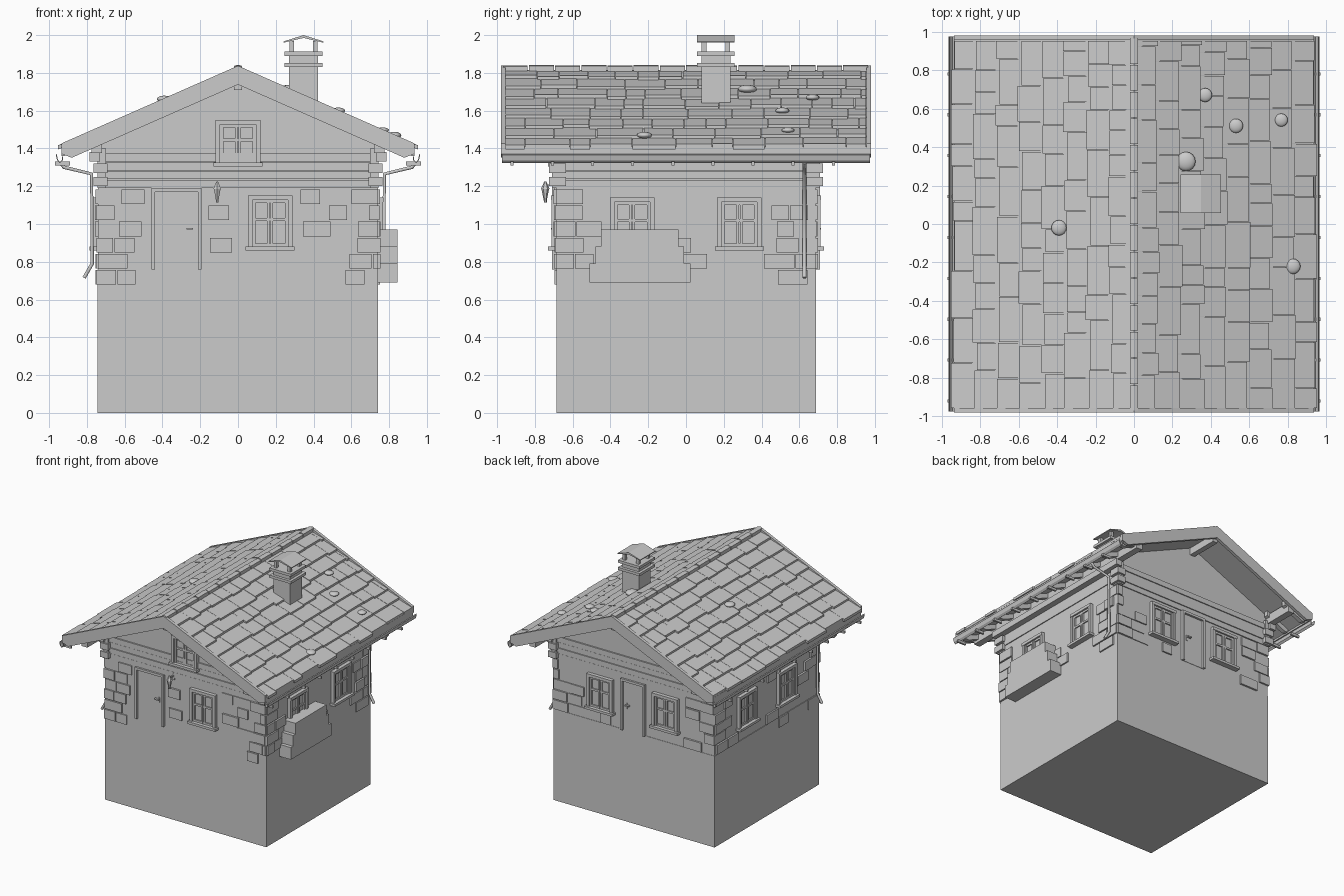
import bpy, bmesh, math, random
from mathutils import Matrix

random.seed(4)
if "Cube" in bpy.data.objects:
    bpy.data.objects.remove(bpy.data.objects["Cube"], do_unlink=True)

GREY = (0.6, 0.6, 0.6, 1)
mat = bpy.data.materials.new("plain_grey")
mat.use_nodes = True
mat.diffuse_color = GREY
mat.node_tree.nodes["Principled BSDF"].inputs["Base Color"].default_value = GREY

HX, HY, SLOPE = 0.74, 0.685, 0.44


def roof_z(x):
    return 1.838 - SLOPE * abs(x)


def finish(name, bm):
    bmesh.ops.recalc_face_normals(bm, faces=bm.faces)
    me = bpy.data.meshes.new(name)
    bm.to_mesh(me)
    bm.free()
    me.materials.append(mat)
    ob = bpy.data.objects.new(name, me)
    bpy.context.collection.objects.link(ob)
    return ob


def prism(bm, profile, a, b, axis="y"):
    """Extrude a profile along y (points are x, z) or x (points are y, z)."""
    def point(p, t):
        return (p[0], t, p[1]) if axis == "y" else (t, p[0], p[1])
    lo = [bm.verts.new(point(p, a)) for p in profile]
    hi = [bm.verts.new(point(p, b)) for p in profile]
    bm.faces.new(lo)
    bm.faces.new(hi[::-1])
    n = len(profile)
    for i in range(n):
        j = (i + 1) % n
        bm.faces.new((lo[i], lo[j], hi[j], hi[i]))


def box(bm, x0, x1, y0, y1, z0, z1):
    prism(bm, [(x0, z0), (x1, z0), (x1, z1), (x0, z1)], y0, y1)


def plate(bm, face, u0, u1, z0, z1, d0, d1):
    """Box on a wall: u runs along the wall, d is the distance out of it."""
    if face in ("front", "back"):
        s = -1 if face == "front" else 1
        box(bm, u0, u1, s * (HY + d0), s * (HY + d1), z0, z1)
    else:
        s = 1 if face == "east" else -1
        box(bm, s * (HX + d0), s * (HX + d1), u0, u1, z0, z1)


# Foundation block and house walls
bm = bmesh.new()
box(bm, -0.745, HX, -HY, HY + 0.003, 0, 0.76)
finish("foundation", bm)

bm = bmesh.new()
side = 0.73
wall = [(-side, 0.76), (side, 0.76), (side, roof_z(side) - 0.06),
        (0, roof_z(0) - 0.06), (-side, roof_z(side) - 0.06)]
prism(bm, wall, -HY, HY)
finish("house_walls", bm)

bm = bmesh.new()
for face in ("east", "west"):
    plate(bm, face, -HY, HY, 0.76, 1.19, -0.02, 0)
finish("stone_side_walls", bm)

# Timber boards above the masonry
bm = bmesh.new()
for face, half in (("front", 0.73), ("back", 0.73), ("east", HY), ("west", HY)):
    base = 0 if half == 0.73 else -0.01
    for i, z in enumerate((1.19, 1.237, 1.284, 1.331)):
        plate(bm, face, -half, half, z, z + 0.044, base, base + 0.008 + 0.004 * (i % 2))
finish("timber_boards", bm)

bm = bmesh.new()
for s in (-1, 1):
    for e in (-1, 1):
        box(bm, s * 0.70, s * 0.745, e * (HY - 0.04), e * (HY + 0.025), 1.19, 1.4)
        for z in (1.20, 1.27):
            box(bm, s * 0.69, s * 0.765, e * (HY - 0.05), e * (HY + 0.04), z, z + 0.05)
finish("corner_log_ends", bm)

# Openings: centre, half width, bottom, top
windows = {"front": [(0.17, 0.88, 1.15), (0, 1.325, 1.55)],
           "back": [(0.3, 0.88, 1.15), (-0.3, 0.88, 1.15)],
           "east": [(-0.285, 0.88, 1.14), (0.283, 0.88, 1.14)],
           "west": [(0.27, 0.88, 1.14), (-0.25, 0.88, 1.14)]}
doors = {"front": -0.325, "back": 0}
W = 0.118
for face, spots in windows.items():
    bm = bmesh.new()
    for c, z0, z1 in spots:
        plate(bm, face, c - W, c + W, z0, z1, 0, 0.006)
        for s in (-1, 1):
            plate(bm, face, c + s * (W - 0.024), c + s * W, z0, z1, 0, 0.028)
            plate(bm, face, c + s * (W - 0.04), c + s * (W - 0.024), z0, z1 - 0.024, 0, 0.018)
            plate(bm, face, c + s * 0.003, c + s * 0.016, z0, z1 - 0.024, 0, 0.018)
        plate(bm, face, c - W, c + W, z1 - 0.024, z1, 0, 0.03)
        for z in (z0, (z0 + z1) / 2, z1 - 0.04):
            plate(bm, face, c - W + 0.024, c + W - 0.024, z, z + 0.016, 0, 0.016)
        plate(bm, face, c - W - 0.012, c + W + 0.012, z0 - 0.02, z0, 0, 0.045)
    finish(face + "_windows", bm)

for face, c in doors.items():
    w = 0.132 if face == "front" else 0.11
    bm = bmesh.new()
    plate(bm, face, c - w, c + w, 0.76, 1.19, 0, 0.006)
    for s in (-1, 1):
        plate(bm, face, c + s * (w - 0.018), c + s * w, 0.76, 1.19, 0, 0.024)
    plate(bm, face, c - w, c + w, 1.17, 1.19, 0, 0.024)
    k = c + w - 0.05
    plate(bm, face, k - 0.006, k + 0.006, 0.945, 0.99, 0, 0.012)
    plate(bm, face, k - 0.03, k + 0.006, 0.97, 0.98, 0.012, 0.03)
    finish(face + "_door", bm)

# Irregular stones in the masonry, denser towards the corners
for face in ("front", "back", "east", "west"):
    bm = bmesh.new()
    half = HX if face in ("front", "back") else HY
    holes = [(c, W + 0.015, z0 - 0.02, z1) for c, z0, z1 in windows[face]]
    if face in doors:
        holes.append((doors[face], 0.135, 0.68, 1.2))
    for row in range(-1, 5):
        u, z = -half - 0.008 * (row % 2), 0.765 + row * 0.085
        while u < half:
            end = min(u + random.uniform(0.09, 0.17), half + 0.006)
            chance = 0.85 if abs(u + end) / 2 > half - 0.15 else 0.5
            if row < 0:
                chance -= 0.4
            clear = all(end < c - w or u > c + w or z + 0.075 < a or z > b
                        for c, w, a, b in holes)
            if clear and end - u > 0.03 and random.random() < chance:
                plate(bm, face, u, end - 0.006, z, z + 0.077, -0.01, random.uniform(0.006, 0.016))
            u = end
    finish(face + "_wall_stones", bm)

# Stepped stack against the side wall
bm = bmesh.new()
for y0, y1, z0, z1 in ((-0.51, 0.025, 0.69, 0.79), (-0.48, -0.01, 0.79, 0.88),
                       (-0.45, -0.04, 0.88, 0.97)):
    box(bm, HX - 0.01, 0.845, y0, y1, z0, z1)
finish("side_stack", bm)

# Roof deck with a hollow underside
bm = bmesh.new()
for s in (-1, 1):
    ends = [(0, 0.024), (0.935, 0.024), (0.935, 0.06), (0, 0.06)]
    prism(bm, [(s * x, roof_z(x) - d) for x, d in ends], -0.965, 0.965)
finish("roof_deck", bm)

bm = bmesh.new()
for s in (-1, 1):
    edge = [(0, 0), (0.935, 0), (0.935, 0.055), (0.88, 0.1), (0, 0.1)]
    for e in (-1, 1):
        prism(bm, [(s * x, roof_z(x) - d) for x, d in edge], e * 0.955, e * 0.98)
    box(bm, s * 0.915, s * 0.935, -0.96, 0.96, 1.36, roof_z(0.935) - 0.02)
finish("barge_and_fascia_boards", bm)

# Overlapping roof tiles with uneven lower edges
bm = bmesh.new()
for s in (-1, 1):
    for row in range(8):
        y = -0.955
        while y < 0.95:
            end = min(y + random.uniform(0.1, 0.26), 0.955)
            low = min(0.118 * (row + 1) + random.uniform(-0.012, 0.016), 0.952)
            up = max(0.118 * row - 0.03, 0.01)
            tile = [(up, 0.022), (low, 0.002), (low, 0.024), (up, 0.034)]
            prism(bm, [(s * x, roof_z(x) - d) for x, d in tile], y, end - 0.003)
            y = end
finish("roof_tiles", bm)

bm = bmesh.new()
for i in range(14):
    y = -0.97 + i * 0.1386
    d = 0.003 * (i % 2)
    prism(bm, [(-0.022, 1.80), (0.022, 1.80), (0.022, 1.834 + d), (0, 1.84 + d), (-0.022, 1.834 + d)],
          y, y + 0.132)
finish("ridge_tiles", bm)

# Purlins and rafters
bm = bmesh.new()
box(bm, -0.022, 0.022, -0.955, 0.955, 1.71, 1.77)
for s in (-1, 1):
    box(bm, s * 0.72, s * 0.775, -0.955, 0.955, 1.375, 1.45)
    box(bm, s * 0.73, s * 0.785, -0.73, 0.73, 1.33, 1.38)
    for i in range(10):
        y = -0.92 + i * 0.2044
        rafter = [(0.7, 0.05), (0.9, 0.05), (0.9, 0.085), (0.87, 0.1), (0.7, 0.1)]
        prism(bm, [(s * x, roof_z(x) - d) for x, d in rafter], y - 0.018, y + 0.018)
finish("purlins_and_rafters", bm)

# Gutters with brackets and downpipes
bm = bmesh.new()
outer = [(0.925, 1.36), (0.928, 1.335), (0.943, 1.322), (0.957, 1.335), (0.965, 1.365)]
for s in (-1, 1):
    trough = outer + [(0.943 + (x - 0.943) * 0.75, z + 0.006) for x, z in outer[::-1]]
    prism(bm, [(s * x, z) for x, z in trough], -0.975, 0.975)
    for i in range(9):
        y = -0.92 + i * 0.2125
        box(bm, s * 0.89, s * 0.968, y - 0.008, y + 0.008, 1.31, 1.33)
finish("gutters", bm)

for s in (-1, 1):
    cu = bpy.data.curves.new("downpipe", "CURVE")
    cu.dimensions = "3D"
    cu.bevel_depth, cu.bevel_resolution, cu.use_fill_caps = 0.011, 1, True
    path = [(0.943, 1.325), (0.92, 1.3), (0.775, 1.265), (0.772, 0.79), (0.815, 0.715)]
    sp = cu.splines.new("POLY")
    sp.points.add(len(path) - 1)
    for p, (x, z) in zip(sp.points, path):
        p.co = (s * x, s * 0.627, z, 1)
    cu.materials.append(mat)
    ob = bpy.data.objects.new("downpipe", cu)
    bpy.context.collection.objects.link(ob)

# Chimney with bands, posts and a pitched cap
bm = bmesh.new()
cx, cy = 0.347, 0.158
for r, z0, z1 in ((0.077, 1.6, 1.91), (0.1, 1.83, 1.852), (0.1, 1.89, 1.912)):
    box(bm, cx - r, cx + r, cy - r, cy + r, z0, z1)
for s in (-1, 1):
    for e in (-1, 1):
        box(bm, cx + s * 0.05, cx + s * 0.075, cy + e * 0.05, cy + e * 0.075, 1.91, 1.97)
prism(bm, [(cx - 0.105, 1.96), (cx, 1.985), (cx + 0.105, 1.96), (cx + 0.105, 1.967),
           (cx, 2.0), (cx - 0.105, 1.967)], cy - 0.1, cy + 0.1)
finish("chimney", bm)

# Wall lantern beside the front door
bm = bmesh.new()
for r1, r2, z, h in ((0.008, 0.02, 1.155, 0.06), (0.024, 0.005, 1.205, 0.04), (0.008, 0.008, 1.125, 0.02)):
    bmesh.ops.create_cone(bm, cap_ends=True, segments=6, radius1=r1, radius2=r2, depth=h,
                          matrix=Matrix.Translation((-0.11, -0.745, z)))
box(bm, -0.115, -0.105, -0.745, -HY, 1.2, 1.21)
box(bm, -0.12, -0.1, -0.695, -HY, 1.17, 1.225)
finish("wall_lantern", bm)

# Round stones weighing down the roof
for x, y, r in ((0.37, 0.67, 0.036), (0.53, 0.51, 0.037), (0.765, 0.54, 0.034),
                (0.27, 0.325, 0.05), (0.825, -0.22, 0.04), (-0.39, -0.02, 0.04)):
    bm = bmesh.new()
    place = Matrix.Translation((x, y, roof_z(x) - 0.005)) @ Matrix.Diagonal((1, 1, 0.45, 1))
    bmesh.ops.create_uvsphere(bm, u_segments=16, v_segments=10, radius=r, matrix=place)
    for f in bm.faces:
        f.smooth = True
    finish("roof_stone", bm)
